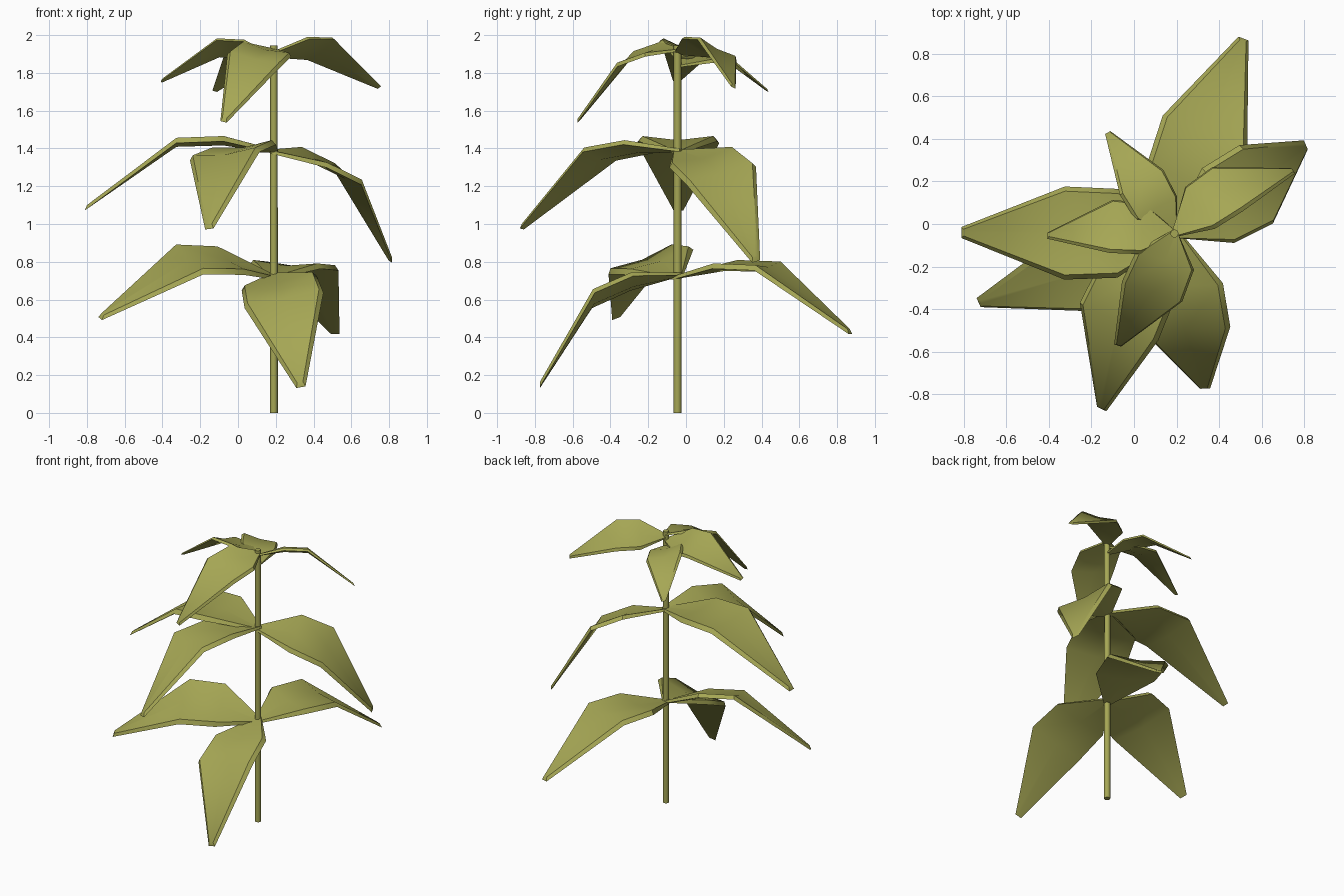
import bpy, bmesh, math
from mathutils import Vector, Matrix

if "Cube" in bpy.data.objects:
    bpy.data.objects.remove(bpy.data.objects["Cube"])

green = bpy.data.materials.new("olive green")
green.diffuse_color = (0.38, 0.385, 0.09, 1)
green.use_nodes = True
green.node_tree.nodes["Principled BSDF"].inputs["Base Color"].default_value = green.diffuse_color

SX, SY = 0.19, -0.045  # stem position


def make_object(name, bm, angle):
    bmesh.ops.recalc_face_normals(bm, faces=bm.faces)
    me = bpy.data.meshes.new(name)
    bm.to_mesh(me)
    bm.free()
    me.materials.append(green)
    me.shade_smooth()
    me.set_sharp_from_angle(angle=math.radians(angle))
    ob = bpy.data.objects.new(name, me)
    bpy.context.collection.objects.link(ob)
    return ob


# Stem: slim eight-sided post
bm = bmesh.new()
bmesh.ops.create_cone(bm, cap_ends=True, segments=8, radius1=0.021, radius2=0.02,
                      depth=1.945, matrix=Matrix.Translation((SX, SY, 0.9725)))
make_object("stem", bm, 50)

# Leaf profile: distance along, edge height, half width, midrib drop
PROFILE = [(-0.02, 0.0, 0.014, 0.0), (0.27, 0.07, 0.188, 0.022),
           (0.52, 0.055, 0.198, 0.02), (0.99, -0.315, 0.016, 0.0)]
TIP = Vector((1.0, 0, -0.32))
THICK = 0.028


def leaf(name, base_z, tip, roll, shift=0.0, wide=1.0, back=0.0):
    """Arched, slightly folded leaf; roll > 0 lifts its left edge, shift and back move its middle."""
    base = Vector((SX, SY, base_z))
    d = Vector(tip) - base
    size = d.length / TIP.length
    # blade frame: forward axis to the tip, sideways axis, upward axis
    fwd = d.normalized()
    side = Vector((0, 0, 1)).cross(fwd).normalized()
    up = fwd.cross(side)
    a = math.radians(roll)
    side, up = side * math.cos(a) + up * math.sin(a), up * math.cos(a) - side * math.sin(a)
    pitch = math.atan2(TIP.z, TIP.x)

    bm = bmesh.new()

    def point(x, s, z):
        u = x * math.cos(pitch) + z * math.sin(pitch)
        v = z * math.cos(pitch) - x * math.sin(pitch)
        return bm.verts.new(base + size * (fwd * u + side * s + up * v))

    rings = []
    for i, (x, z, w, drop) in enumerate(PROFILE):
        mid = i in (1, 2)
        c = shift / size if mid else 0
        x -= back / size if mid else 0
        w *= wide
        lower = w + (0, 0.022, 0.022, 0.01)[i]
        t = THICK if i else 0.018
        tx = 0.01 if i == 3 else 0
        rings.append([point(x, c + w, z), point(x, c, z - drop), point(x, c - w, z),
                      point(x + tx, c - lower, z - t), point(x + tx, c, z - drop - t),
                      point(x + tx, c + lower, z - t)])
    for r, q in zip(rings, rings[1:]):
        for k in range(6):
            j = (k + 1) % 6
            bm.faces.new((r[k], r[j], q[j], q[k]))
    bm.faces.new(rings[0])
    bm.faces.new(rings[-1][::-1])
    make_object(name, bm, 40)


# Three whorls: base height, tip, roll, sideways shift, width factor, pull-back
WHORLS = {
    "lower": [(0.725, (0.515, 0.87, 0.44), 3, 0.035),
              (0.725, (-0.725, -0.375, 0.52), -20, -0.04),
              (0.735, (0.33, -0.78, 0.155), 14, 0.01, 1.08)],
    "middle": [(1.39, (-0.81, -0.04, 1.095), 0),
               (1.395, (-0.155, -0.87, 0.995), 7, -0.06),
               (1.385, (0.815, 0.37, 0.82), 17, 0.03, 1.05)],
    "upper": [(1.84, (-0.12, 0.43, 1.715), 15, 0.025),
              (1.885, (-0.405, -0.05, 1.765), 20, 0.0, 1.05),
              (1.925, (-0.075, -0.575, 1.555), -15, 0.0, 1.05, 0.05),
              (1.91, (0.745, 0.255, 1.735), -24, 0.02)],
}
for tier, leaves in WHORLS.items():
    for i, spec in enumerate(leaves, 1):
        leaf(f"{tier}_leaf_{i}", *spec)
